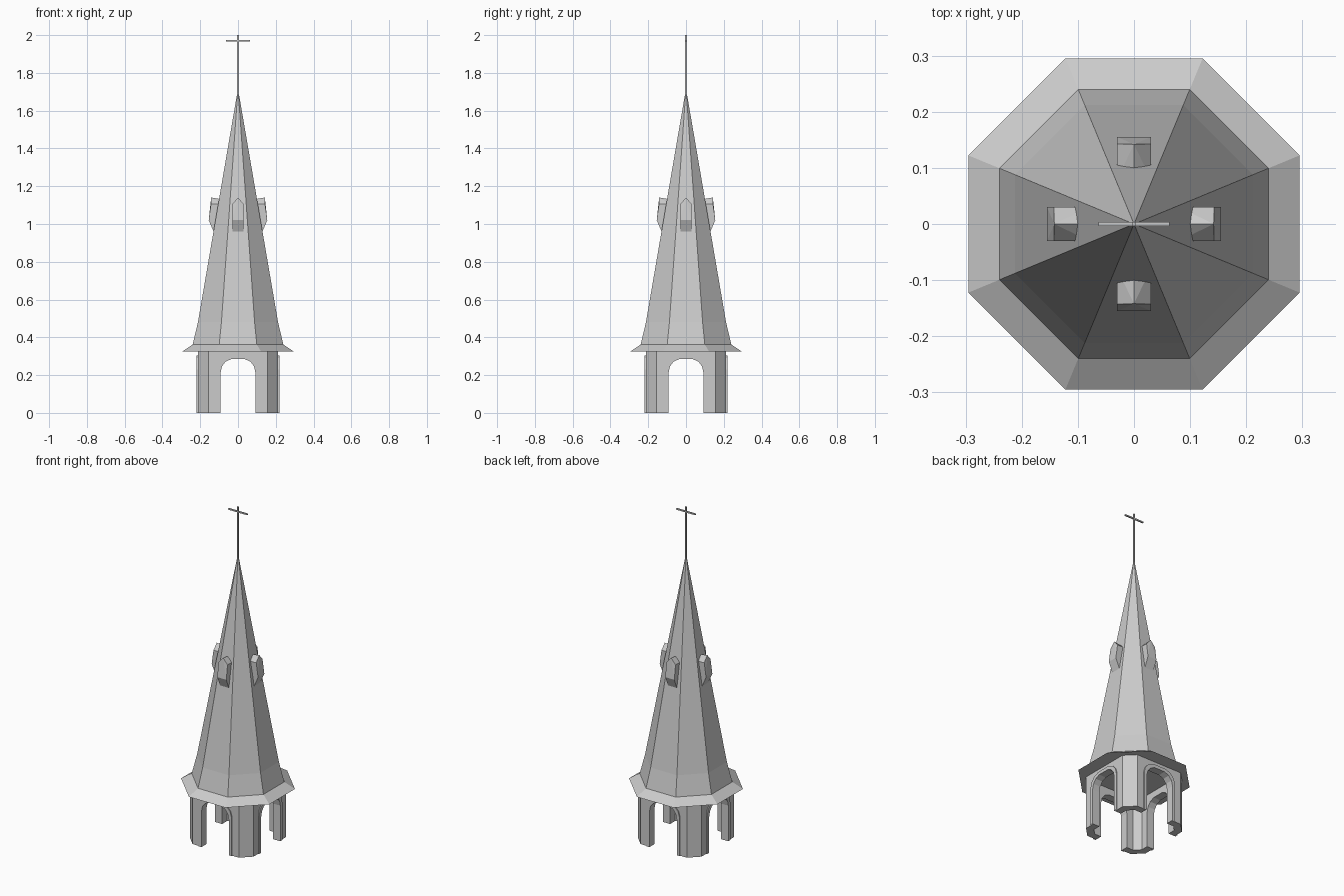
import bpy, bmesh, math
from mathutils import Matrix, Vector

if "Cube" in bpy.data.objects:
    bpy.data.objects.remove(bpy.data.objects["Cube"])


def make(name, bm):
    bmesh.ops.recalc_face_normals(bm, faces=bm.faces[:])
    me = bpy.data.meshes.new(name)
    bm.to_mesh(me)
    bm.free()
    ob = bpy.data.objects.new(name, me)
    bpy.context.collection.objects.link(ob)
    return ob


def loft(bm, loops):
    """Bridge successive closed loops of points with quads."""
    rings = [[bm.verts.new(p) for p in lp] for lp in loops]
    n = len(rings[0])
    for a, b in zip(rings, rings[1:]):
        for i in range(n):
            j = (i + 1) % n
            bm.faces.new((a[i], a[j], b[j], b[i]))
    return rings


def octagon(apothem, z):
    r = apothem / math.cos(math.pi / 8)
    return [(r * math.cos(a), r * math.sin(a), z)
            for a in (math.pi / 8 + i * math.pi / 4 for i in range(8))]


def chamfered_square(h, c, z):
    return [(h, -c, z), (h, c, z), (c, h, z), (-c, h, z),
            (-h, c, z), (-h, -c, z), (-c, -h, z), (c, -h, z)]


def box(name, size, loc):
    bm = bmesh.new()
    bmesh.ops.create_cube(bm, size=1, matrix=Matrix.Translation(loc) @ Matrix.Diagonal((*size, 1)))
    return make(name, bm)


# Octagonal spire with flared eave
bm = bmesh.new()
rings = loft(bm, [octagon(a, z) for a, z in
                  ((0.295, 0.325), (0.24, 0.362), (0.212, 0.48), (0.003, 1.70))])
bm.faces.new(rings[0])
bm.faces.new(rings[-1])
make("spire_roof", bm)

# Finial rod and cross bar
box("finial_rod", (0.008, 0.008, 0.34), (0, 0, 1.83))
box("finial_bar", (0.126, 0.008, 0.008), (0, 0, 1.97))

# Half arch outline, mirrored to a full opening
half = [(0.092, 0), (0.092, 0.215), (0.084, 0.248), (0.065, 0.272), (0.035, 0.285)]
arch = half + [(-x, z) for x, z in reversed(half)]

# Belfry: chamfered square tube
bm = bmesh.new()
o, ci, t = 0.213, 0.155, 0.042
ici = ci - t * math.tan(math.pi / 8)
rings = loft(bm, [chamfered_square(o, ci, 0), chamfered_square(o, ci, 0.33),
                  chamfered_square(o - t, ici, 0.33), chamfered_square(o - t, ici, 0),
                  chamfered_square(o, ci, 0)])
bmesh.ops.remove_doubles(bm, verts=bm.verts[:], dist=1e-5)
belfry = make("belfry_pillars", bm)

# Arched openings cut through both axes
for k in range(2):
    bm = bmesh.new()
    prof = [(x, z if z > 0 else -0.1) for x, z in arch]
    rings = loft(bm, [[(x, y, z) for x, z in prof] for y in (-0.4, 0.4)])
    for r in rings:
        bm.faces.new(r)
    bm.transform(Matrix.Rotation(k * math.pi / 2, 4, 'Z'))
    cutter = make("arch_cutter", bm)
    cutter.hide_render = True
    mod = belfry.modifiers.new("cut", 'BOOLEAN')
    mod.operation = 'DIFFERENCE'
    mod.solver = 'EXACT'
    mod.object = cutter
    bpy.context.view_layer.objects.active = belfry
    bpy.ops.object.modifier_apply(modifier=mod.name)
    bpy.data.objects.remove(cutter)

outer = [(x * 1.2, z * 1.07) for x, z in arch]
for k, side in enumerate(("front", "right", "back", "left")):
    rot = Matrix.Rotation(k * math.pi / 2, 4, 'Z')

    # Raised arch surround
    bm = bmesh.new()
    rings = loft(bm, [[(x, y, z) for x, z in p] for p, y in
                      ((arch, -0.21), (arch, -0.219), (outer, -0.219), (outer, -0.21))])
    ends = [f for f in bm.faces if all(v.co.z < 1e-6 for v in f.verts)]
    bmesh.ops.delete(bm, geom=ends, context='FACES_ONLY')
    bm.transform(rot)
    make(side + "_arch_trim", bm)

    # Gabled dormer
    bm = bmesh.new()
    pts = [(0, 0.142, 1.14), (0, 0.08, 1.13)]
    for s in (-0.03, 0.03):
        pts += [(s, 0.143, 1.105), (s, 0.155, 1.02), (s, 0.127, 0.955),
                (s, 0.08, 0.96), (s, 0.08, 1.105)]
    for x, d, z in pts:
        bm.verts.new((x, -d, z))
    bmesh.ops.convex_hull(bm, input=bm.verts[:])
    bm.transform(rot)
    make(side + "_dormer", bm)
